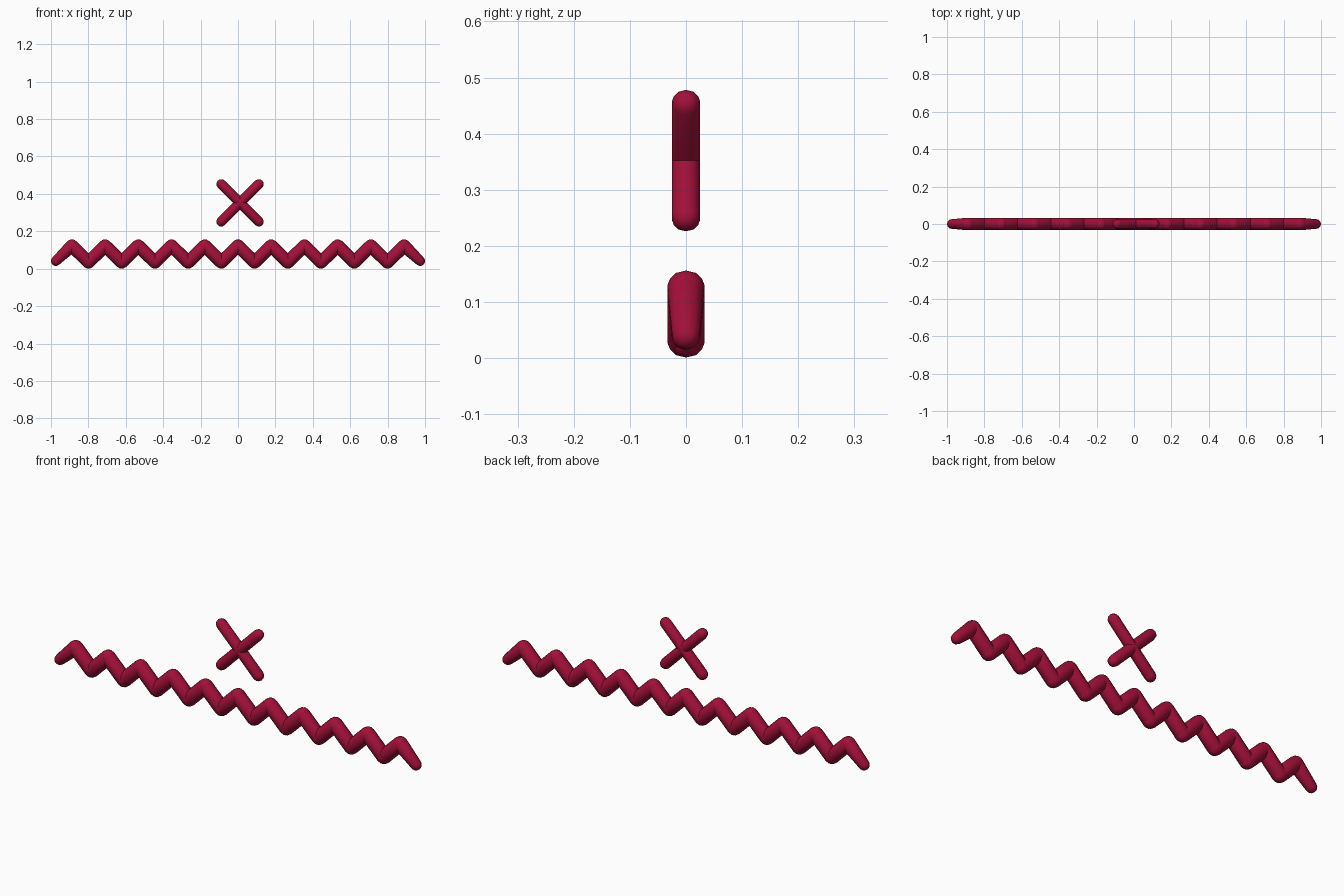
import bpy, bmesh, math
from mathutils import Vector

if "Cube" in bpy.data.objects:
    bpy.data.objects.remove(bpy.data.objects["Cube"])

SIDES = 10
crimson = bpy.data.materials.new("crimson")
crimson.diffuse_color = (0.37, 0.005, 0.042, 1)
crimson.use_nodes = True
crimson.node_tree.nodes["Principled BSDF"].inputs["Base Color"].default_value = crimson.diffuse_color


def add_capsule(bm, p, q, r0, r1, steps=3):
    """Round-ended tapered rod between two (x, z) points."""
    a, b = Vector((p[0], 0, p[1])), Vector((q[0], 0, q[1]))
    axis = (b - a).normalized()
    side = Vector((0, 1, 0))
    up = axis.cross(side)
    quarter = [i * math.pi / 2 / steps for i in range(steps)]
    # (centre, radius, signed angle along the axis) of each ring
    rings = [(a, r0, -t) for t in reversed(quarter)] + [(b, r1, t) for t in quarter]
    start = bm.verts.new(a - axis * r0)
    end = bm.verts.new(b + axis * r1)
    loops = []
    for c, r, t in rings:
        loop = []
        for k in range(SIDES):
            ang = 2 * math.pi * k / SIDES
            d = up * math.cos(ang) + side * math.sin(ang)
            loop.append(bm.verts.new(c + axis * r * math.sin(t) + d * r * math.cos(t)))
        loops.append(loop)
    for k in range(SIDES):
        n = (k + 1) % SIDES
        bm.faces.new((start, loops[0][k], loops[0][n]))
        bm.faces.new((end, loops[-1][n], loops[-1][k]))
        for l0, l1 in zip(loops, loops[1:]):
            bm.faces.new((l0[k], l1[k], l1[n], l0[n]))


def make_rods(name, rods):
    bm = bmesh.new()
    for rod in rods:
        add_capsule(bm, *rod)
    bmesh.ops.recalc_face_normals(bm, faces=bm.faces)
    for f in bm.faces:
        f.smooth = True
    me = bpy.data.meshes.new(name)
    bm.to_mesh(me)
    bm.free()
    me.materials.append(crimson)
    bpy.context.collection.objects.link(bpy.data.objects.new(name, me))


# Zigzag strand with slimmer tips
R, TIP, STEP = 0.0347, 0.0263, 0.0888
LOW, HIGH = R, 0.1223
path = [(-0.974, 0.041, TIP)]
path += [(i * STEP, HIGH if i % 2 == 0 else LOW, R) for i in range(-10, 11)]
path += [(0.974, 0.041, TIP)]
make_rods("zigzag_strand", [((p[0], p[1]), (q[0], q[1]), p[2], q[2])
                            for p, q in zip(path, path[1:])])

# Cross floating above the strand
CX, CZ, H = 0.011, 0.352, 0.1005
make_rods("cross_bars", [((CX - H, CZ - s * H), (CX + H, CZ + s * H), TIP, TIP)
                         for s in (1, -1)])
